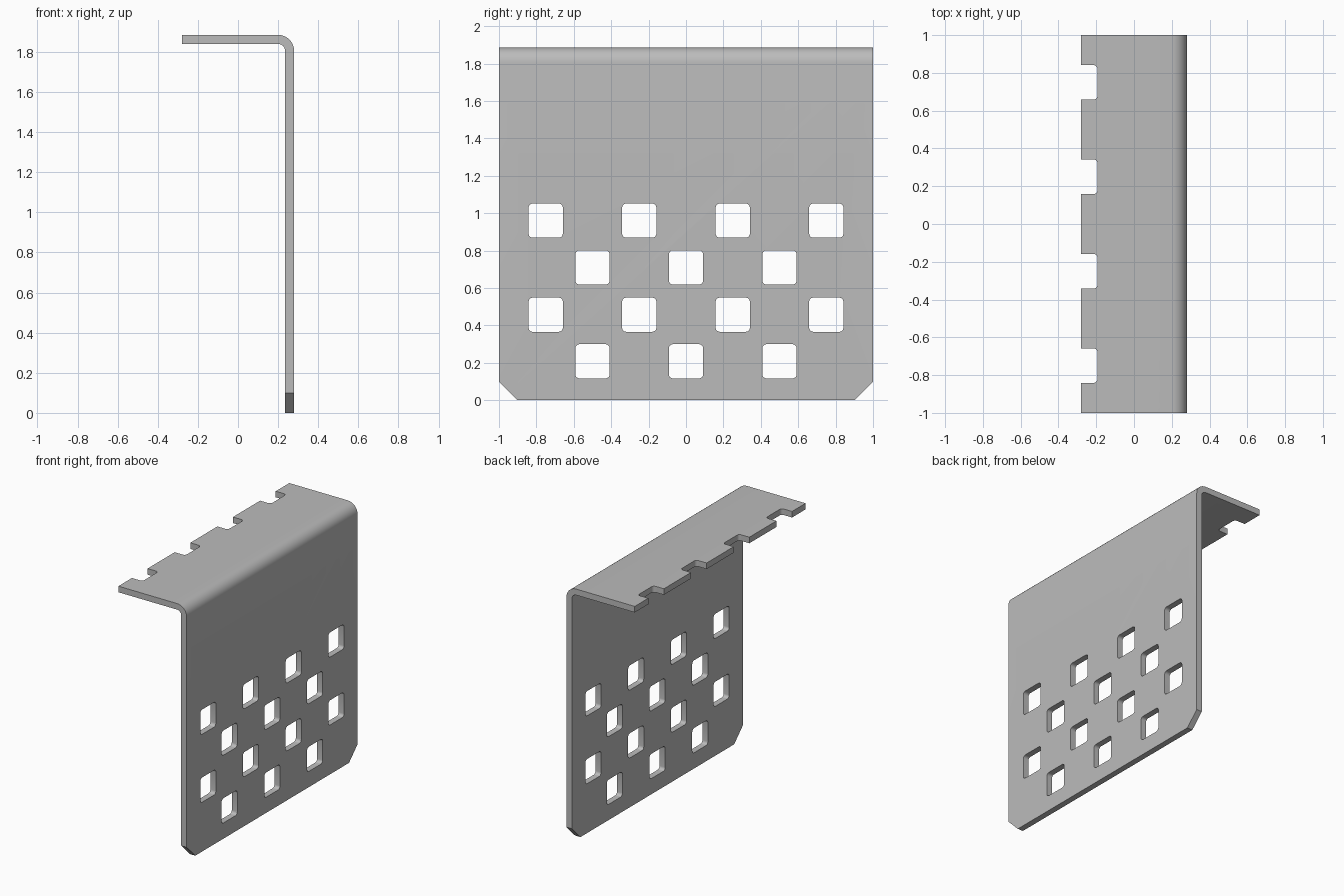
import bpy, bmesh, math
from mathutils import Vector

if "Cube" in bpy.data.objects:
    bpy.data.objects.remove(bpy.data.objects["Cube"])

HALF, RIGHT, LEFT = 1.0, 0.28, -0.28
TOP, THICK = 1.885, 0.045
R_OUT, R_IN = 0.08, 0.035
HOLE, FILLET = 0.183, 0.022


def prism(bm, points, direction):
    """Closed solid swept from a planar outline."""
    face = bm.faces.new([bm.verts.new(p) for p in points])
    swept = bmesh.ops.extrude_face_region(bm, geom=[face], use_keep_orig=True)
    verts = [g for g in swept["geom"] if isinstance(g, bmesh.types.BMVert)]
    bmesh.ops.translate(bm, verts=verts, vec=Vector(direction))


def arc(cx, cy, r, start, end, steps):
    return [(cx + r * math.cos(math.radians(start + (end - start) * i / steps)),
             cy + r * math.sin(math.radians(start + (end - start) * i / steps)))
            for i in range(steps + 1)]


def rounded_square(cx, cy):
    k = HOLE / 2 - FILLET
    pts = []
    for n, (sx, sy) in enumerate([(1, 1), (-1, 1), (-1, -1), (1, -1)]):
        pts += arc(cx + sx * k, cy + sy * k, FILLET, 90 * n, 90 * n + 90, 5)
    return pts


def make_object(name, bm):
    bmesh.ops.recalc_face_normals(bm, faces=bm.faces)
    mesh = bpy.data.meshes.new(name)
    bm.to_mesh(mesh)
    bm.free()
    obj = bpy.data.objects.new(name, mesh)
    bpy.context.collection.objects.link(obj)
    return obj


# Bent sheet: L profile swept along y
cx, cz = RIGHT - R_OUT, TOP - R_OUT
profile = [(RIGHT - THICK, 0), (RIGHT, 0)]
profile += arc(cx, cz, R_OUT, 0, 90, 8)
profile += [(LEFT, TOP), (LEFT, TOP - THICK)]
profile += arc(cx, cz, R_IN, 90, 0, 8)
bm = bmesh.new()
prism(bm, [(x, -HALF, z) for x, z in profile], (0, 2 * HALF, 0))
plate = make_object("bent_plate", bm)

# Cutters: staggered holes, edge notches, bottom corner chamfers
bm = bmesh.new()
wide, narrow = (-0.75, -0.25, 0.25, 0.75), (-0.5, 0, 0.5)
for z, row in ((0.96, wide), (0.71, narrow), (0.457, wide), (0.208, narrow)):
    for y in row:
        prism(bm, [(0.15, a, b) for a, b in rounded_square(y, z)], (0.25, 0, 0))
for y in wide:
    outline = rounded_square(-0.193 - HOLE / 2, y)
    prism(bm, [(a, b, TOP - 0.15) for a, b in outline], (0, 0, 0.3))
for s in (-1, 1):
    corner = [(s * 0.85, -0.05), (s * 1.05, -0.05), (s * 1.05, 0.15)]
    prism(bm, [(0.15, a, b) for a, b in corner], (0.25, 0, 0))
cutter = make_object("hole_cutter", bm)
cutter.hide_render = True

# Cut the sheet
mod = plate.modifiers.new("cut_holes", "BOOLEAN")
mod.operation = "DIFFERENCE"
mod.solver = "EXACT"
mod.object = cutter
bpy.context.view_layer.objects.active = plate
plate.select_set(True)
bpy.ops.object.modifier_apply(modifier=mod.name)
bpy.data.objects.remove(cutter, do_unlink=True)

# Finish
grey = bpy.data.materials.new("plain grey")
grey.diffuse_color = (0.5, 0.5, 0.5, 1)
grey.use_nodes = True
grey.node_tree.nodes["Principled BSDF"].inputs["Base Color"].default_value = grey.diffuse_color
plate.data.materials.clear()
plate.data.materials.append(grey)
bpy.ops.object.shade_smooth_by_angle(angle=math.radians(30))
